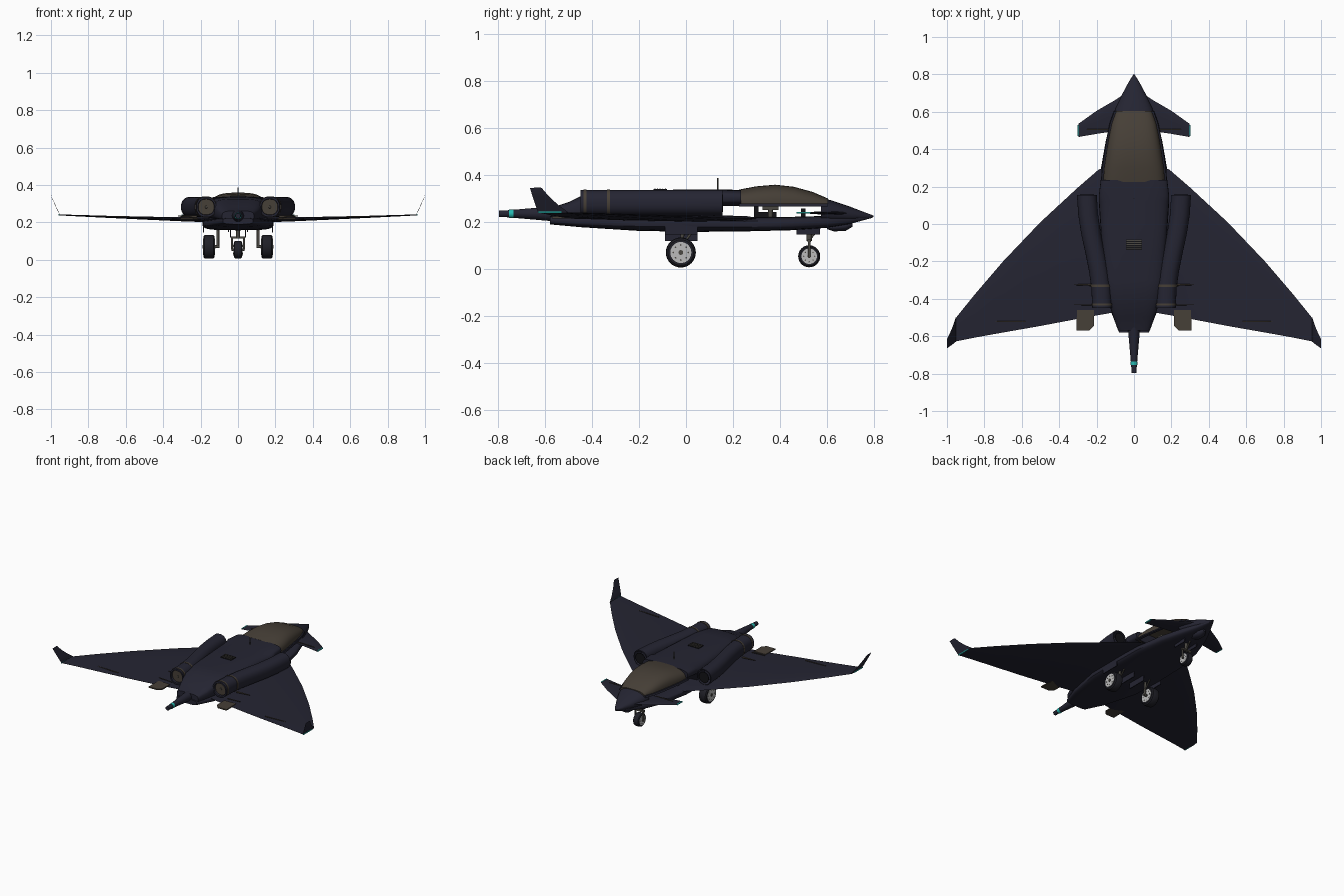
import bpy, bmesh, math
from mathutils import Vector, Matrix

cube = bpy.data.objects.get("Cube")
if cube:
    bpy.data.objects.remove(cube)


def material(name, rgb):
    m = bpy.data.materials.new(name)
    m.use_nodes = True
    m.diffuse_color = (*rgb, 1)
    m.node_tree.nodes["Principled BSDF"].inputs["Base Color"].default_value = (*rgb, 1)
    return m


NAVY = material("dark_navy", (0.018, 0.018, 0.032))
BRONZE = material("bronze_glass", (0.062, 0.050, 0.038))
RUBBER = material("tyre_rubber", (0.014, 0.014, 0.02))
BLACK = material("black_interior", (0.006, 0.006, 0.008))
STEEL = material("light_steel", (0.5, 0.5, 0.5))
GREY = material("strut_grey", (0.07, 0.065, 0.055))
TEAL = material("teal_light", (0.02, 0.5, 0.45))


def finish(name, bm, mat, mirror=False):
    bmesh.ops.recalc_face_normals(bm, faces=bm.faces)
    me = bpy.data.meshes.new(name)
    bm.to_mesh(me)
    bm.free()
    me.materials.append(mat)
    me.shade_smooth()
    me.set_sharp_from_angle(angle=math.radians(35))
    ob = bpy.data.objects.new(name, me)
    bpy.context.collection.objects.link(ob)
    if mirror:
        ob.modifiers.new("mirror", "MIRROR")
    return ob


def skin(name, rings, mat, mirror=False, closed=True, caps=True):
    """Bridge a list of equal-length point rings."""
    bm = bmesh.new()
    rows = [[bm.verts.new(p) for p in r] for r in rings]
    n = len(rows[0])
    for a, b in zip(rows, rows[1:]):
        for i in range(n if closed else n - 1):
            j = (i + 1) % n
            bm.faces.new((a[i], a[j], b[j], b[i]))
    if caps:
        bm.faces.new(rows[0])
        bm.faces.new(rows[-1])
    return finish(name, bm, mat, mirror)


def oval(y, w, z0, z1, power=2.0, cx=0.0, sweep=2 * math.pi, n=32):
    """Rounded-box cross-section at y; a half sweep gives a dome arc."""
    full = sweep > 4
    h = (z1 - z0) / (2 if full else 1)
    zc = z0 + h if full else z0
    pts = []
    for i in range(n if full else n + 1):
        a = sweep * i / n
        c, s = math.cos(a), math.sin(a)
        pts.append((cx + w * math.copysign(abs(c) ** (2 / power), c), y,
                    zc + h * math.copysign(abs(s) ** (2 / power), s)))
    return pts


def body(name, rows, mat, power=2.0, mirror=False):
    return skin(name, [oval(r[0], r[1], r[2], r[3], power, *r[4:]) for r in rows], mat, mirror)


def box(name, size, at, mat, mirror=False):
    bm = bmesh.new()
    bmesh.ops.create_cube(bm, size=1, matrix=Matrix.Translation(at) @ Matrix.Diagonal((*size, 1)))
    return finish(name, bm, mat, mirror)


def rod(name, a, b, r, mat, mirror=False, r2=None, sides=16):
    a, b = Vector(a), Vector(b)
    d = b - a
    mx = Matrix.Translation((a + b) / 2) @ d.to_track_quat("Z", "Y").to_matrix().to_4x4()
    bm = bmesh.new()
    bmesh.ops.create_cone(bm, cap_ends=True, segments=sides, radius1=r,
                          radius2=r if r2 is None else r2, depth=d.length, matrix=mx)
    return finish(name, bm, mat, mirror)


def foil(name, stations, mat):
    """Tapered surface from (x, leading y, trailing y, z, thickness) stations."""
    prof = [(0, 0), (.08, .35), (.35, .5), (.7, .3), (1, .03), (1, -.03), (.7, -.3), (.35, -.5), (.08, -.35)]
    return skin(name, [[(x, le + (te - le) * u, z + t * v) for u, v in prof]
                       for x, le, te, z, t in stations], mat, True)


# Fuselage: flat lower hull, raised upper body and nose
body("lower_hull", [(-.58, .08, .19, .225), (-.45, .13, .178, .225), (-.2, .185, .162, .225),
                    (.05, .19, .158, .225), (.25, .185, .16, .222), (.45, .15, .165, .222),
                    (.6, .1, .175, .226), (.7, .055, .192, .228), (.795, .006, .218, .23)], NAVY, 3.5)
body("upper_body", [(-.57, .085, .205, .262), (-.5, .11, .205, .285), (-.42, .135, .205, .325),
                    (-.3, .16, .205, .335), (0, .18, .205, .338), (.12, .188, .205, .338),
                    (.15, .188, .268, .338), (.235, .178, .268, .337)], NAVY, 3.5)
body("nose", [(.575, .11, .19, .305), (.62, .098, .19, .292), (.7, .06, .198, .265),
              (.76, .028, .21, .242), (.8, .003, .222, .227)], NAVY, 2.3)
body("nose_sensor", [(.6, .015, .17, .18), (.63, .03, .16, .195), (.68, .03, .162, .2),
                     (.71, .01, .18, .2)], NAVY)

# Canopy dome with sill rails, over an open cockpit
dome = [(.225, .165, .338), (.3, .16, .352), (.38, .148, .359), (.46, .135, .35),
        (.54, .118, .328), (.605, .095, .3)]
skin("canopy", [oval(y, w, .266, z, 3, 0, math.pi) for y, w, z in dome], BRONZE, closed=False)
skin("canopy_sill", [[(w + dx, y, .266 + dz) for dx, dz in ((-.008, 0), (.012, 0), (.008, .012), (-.008, .012))]
                     for y, w, z in dome], NAVY, True)
box("seat_back", (.09, .02, .075), (0, .3, .255), BLACK)
box("seat_base", (.09, .08, .02), (0, .345, .232), BLACK)
box("side_console", (.025, .07, .015), (.08, .36, .258), GREY, True)
rod("console_post", (.08, .36, .215), (.08, .36, .255), .01, GREY, True)
box("instrument_panel", (.14, .02, .035), (0, .5, .24), BLACK)

# Engine nacelles with hollow intake and nozzle
path = [(.155, .252), (.05, .245), (-.05, .23), (-.15, .208), (-.25, .188), (-.34, .175), (-.45, .17)]
rows = [(.1, .035, .245, .315, .25), (.155, .048, .23, .33, .252)]
rows += [(y, .053, .228, .337, x) for y, x in path]
rows += [(-.45, .044, .24, .326, .17), (-.39, .036, .246, .318, .17)]
body("engine_nacelle", rows, NAVY, 2.3, True)
for name, y, x in (("rear_band", -.43, .17), ("front_band", -.33, .176)):
    body(name, [(y - .006, .056, .227, .339, x), (y + .006, .056, .227, .339, x)], BRONZE, 2.3, True)
rod("nozzle_core", (.17, -.385, .282), (.17, -.44, .282), .022, GREY, True, .006)
rod("intake_face", (.251, .157, .28), (.251, .153, .28), .038, BLACK, True, sides=24)

# Delta wing, upturned tips and canards
foil("wing", [(.12, .32, -.475, .215, .03), (.19, .29, -.487, .215, .026), (.3, .195, -.507, .217, .022),
              (.5, .01, -.545, .223, .016), (.7, -.2, -.58, .23, .011), (.85, -.375, -.607, .236, .008),
              (.955, -.505, -.628, .24, .005)], NAVY)
foil("wing_tip", [(.953, -.5, -.63, .24, .005), (.968, -.545, -.642, .273, .005),
                  (.985, -.585, -.654, .31, .004), (1, -.615, -.665, .345, .003)], NAVY)
box("tip_light", (.005, .1, .006), (.956, -.58, .241), TEAL, True)
foil("canard", [(.06, .69, .5, .238, .016), (.1, .663, .497, .238, .014), (.2, .605, .482, .239, .01),
                (.298, .535, .465, .24, .006)], NAVY)
box("canard_light", (.006, .06, .007), (.299, .5, .24), TEAL, True)
rod("canard_pivot", (.12, .505, .245), (.25, .505, .243), .0025, BRONZE, True)

# Rear flaps with clipped corners, hinges and fairings
flap = [(.215, -.46), (.305, -.46), (.308, -.57), (.24, -.57), (.215, -.545)]
skin("rear_flap", [[(x, y, z) for x, y in flap] for z in (.215, .223)], BRONZE, True)
for name, x0, x1, y, z, r in (("inner_hinge", .22, .32, -.325, .232, .006),
                              ("flap_hinge", .22, .32, -.432, .226, .003),
                              ("outer_hinge", .58, .74, -.522, .23, .003)):
    rod(name, (x0, y, z), (x1, y, z + .004), r, BRONZE, True, .002)

# Tail boom with light ring
rod("tail_boom", (0, -.54, .235), (0, -.795, .235), .034, NAVY, r2=.012, sides=20)
rod("tail_light", (0, -.735, .235), (0, -.755, .235), .018, TEAL, sides=20)
rod("tail_tip", (0, -.77, .235), (0, -.797, .235), .0145, NAVY)

# Top vent and antenna
box("vent_base", (.085, .056, .004), (0, -.11, .339), BLACK)
for i in range(5):
    box("vent_slat", (.08, .004, .005), (0, -.132 + .011 * i, .341), GREY)
rod("antenna", (0, .135, .33), (0, .135, .387), .003, GREY)


def wheel(label, x, y, z, r, w, mirror):
    # Rounded tyre, pale rim, lightening holes and axle cap
    prof = [(.5, .68), (.5, .85), (.4, .96), (.2, 1), (-.2, 1), (-.4, .96), (-.5, .85), (-.5, .68)]
    ang = [math.tau * i / 32 for i in range(32)]
    skin(label + "_tyre", [[(x + w * u, y + r * v * math.cos(a), z + r * v * math.sin(a)) for a in ang]
                           for u, v in prof], RUBBER, mirror)
    h = w * .5 + .002
    rod(label + "_rim", (x - h, y, z), (x + h, y, z), r * .7, STEEL, mirror, sides=32)
    for i in range(8):
        a = math.tau * i / 8
        py, pz = y + r * .5 * math.cos(a), z + r * .5 * math.sin(a)
        rod(label + "_rim_hole", (x - h - .001, py, pz), (x + h + .001, py, pz), r * .06, GREY, mirror, sides=8)
    rod(label + "_axle_cap", (x - h - .004, y, z), (x + h + .004, y, z), r * .16, GREY, mirror)


# Main landing gear
wheel("main", .155, -.022, .07, .064, .06, True)
rod("main_strut", (.108, -.022, .07), (.108, -.01, .2), .008, GREY, True)
rod("main_axle", (.1, -.022, .07), (.16, -.022, .07), .008, GREY, True)
rod("main_brace", (.108, -.02, .1), (.108, .045, .18), .005, GREY, True)
box("main_gear_door", (.006, .14, .05), (.185, -.02, .172), NAVY, True)
box("main_inner_door", (.006, .14, .05), (.04, -.02, .145), NAVY, True)

# Nose landing gear
wheel("nose", 0, .525, .054, .047, .045, False)
rod("nose_fork", (.032, .525, .054), (.032, .525, .12), .006, GREY, True)
rod("nose_axle", (-.036, .525, .054), (.036, .525, .054), .006, GREY)
box("nose_fork_bridge", (.075, .016, .012), (0, .525, .12), GREY)
rod("nose_strut", (0, .525, .12), (0, .525, .2), .011, GREY)
rod("nose_brace", (0, .53, .13), (0, .57, .18), .005, GREY)
box("nose_gear_door", (.005, .1, .035), (.05, .52, .165), NAVY, True)
